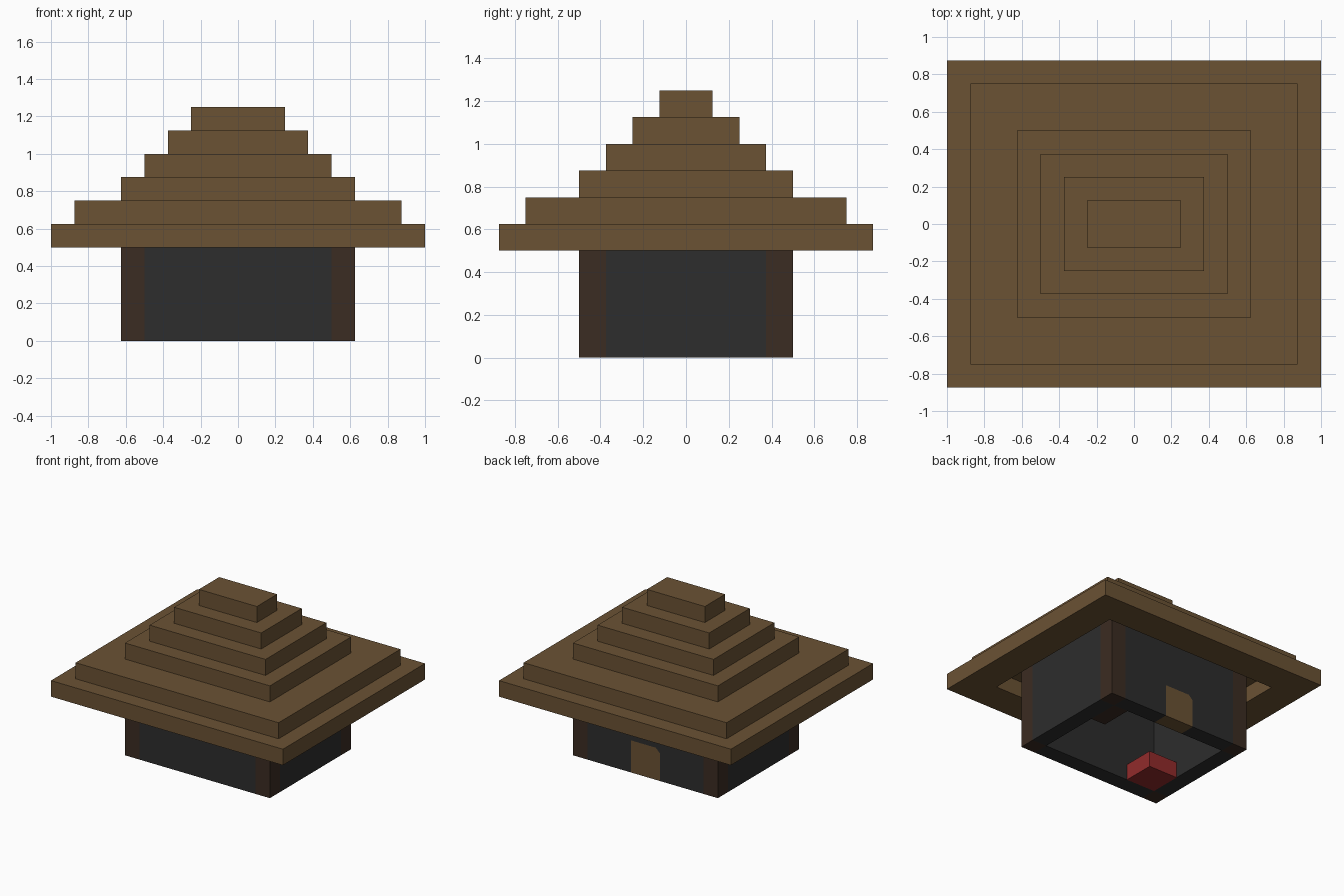
import bpy, bmesh

cube = bpy.data.objects.get("Cube")
if cube:
    bpy.data.objects.remove(cube, do_unlink=True)

U = 0.125  # block size
WALL_TOP = 5 * U


def material(name, rgb):
    m = bpy.data.materials.new(name)
    m.use_nodes = True
    m.diffuse_color = (*rgb, 1)
    m.node_tree.nodes["Principled BSDF"].inputs["Base Color"].default_value = (*rgb, 1)
    return m


wood = material("roof_brown", (0.145, 0.084, 0.034))
dark_wood = material("dark_brown", (0.044, 0.025, 0.016))
stone = material("charcoal_grey", (0.026, 0.026, 0.026))
red = material("blanket_red", (0.283, 0.024, 0.024))


def finish(name, bm, mat):
    bmesh.ops.recalc_face_normals(bm, faces=bm.faces)
    mesh = bpy.data.meshes.new(name)
    bm.to_mesh(mesh)
    bm.free()
    mesh.materials.append(mat)
    obj = bpy.data.objects.new(name, mesh)
    bpy.context.collection.objects.link(obj)
    return obj


def prism(name, outline, y0, y1, mat):
    """Extrude an x-z outline along y."""
    bm = bmesh.new()
    face = bm.faces.new([bm.verts.new((x, y0, z)) for x, z in outline])
    ext = bmesh.ops.extrude_face_region(bm, geom=[face])
    verts = [v for v in ext["geom"] if isinstance(v, bmesh.types.BMVert)]
    bmesh.ops.translate(bm, verts=verts, vec=(0, y1 - y0, 0))
    return finish(name, bm, mat)


def box(name, x0, x1, y0, y1, z0, z1, mat):
    return prism(name, [(x0, z0), (x1, z0), (x1, z1), (x0, z1)], y0, y1, mat)


def ring(name, outer, inner, z0, z1, mat):
    """Rectangular frame with an open middle."""
    signs = [(-1, -1), (1, -1), (1, 1), (-1, 1)]
    bm = bmesh.new()
    loops = [[bm.verts.new((sx * h[0], sy * h[1], z)) for sx, sy in signs]
             for h, z in ((outer, z0), (outer, z1), (inner, z1), (inner, z0))]
    for a, b in zip(loops, loops[1:] + loops[:1]):
        for i in range(4):
            j = (i + 1) % 4
            bm.faces.new((a[i], a[j], b[j], b[i]))
    return finish(name, bm, mat)


# Stepped hollow roof: half sizes in blocks
tiers = [(8, 7), (7, 6), (5, 4), (4, 3), (3, 2), (2, 1)]
for i, (hx, hy) in enumerate(tiers):
    z = (4 + i) * U
    name = f"roof_tier_{i + 1}"
    nx, ny = tiers[i + 1] if i + 1 < len(tiers) else (1, 1)
    if ny > 1:
        ring(name, (hx * U, hy * U), ((nx - 1) * U, (ny - 1) * U), z, z + U, wood)
    else:
        box(name, -hx * U, hx * U, -hy * U, hy * U, z, z + U, wood)

# Corner posts and side walls
for sx, side in ((1, "left"), (-1, "right")):
    x0, x1 = sorted((sx * 4 * U, sx * 5 * U))
    box(f"{side}_wall", x0, x1, -3 * U, 3 * U, 0, WALL_TOP, stone)
    for sy, end in ((-1, "front"), (1, "back")):
        y0, y1 = sorted((sy * 3 * U, sy * 4 * U))
        box(f"{end}_{side}_post", x0, x1, y0, y1, 0, WALL_TOP, dark_wood)

# Front wall, and back wall notched around the door
box("front_wall", -4 * U, 4 * U, -4 * U, -3 * U, 0, WALL_TOP, stone)
c = 0.035  # clipped door corner
door = [(U, 0), (U, 2 * U), (c - U, 2 * U), (-U, 2 * U - c), (-U, 0)]
wall = [(-4 * U, 0), (-4 * U, WALL_TOP), (4 * U, WALL_TOP), (4 * U, 0)]
prism("back_wall", wall + door, 3 * U, 4 * U, stone)
prism("back_door", door, 3 * U, 4 * U, wood)

# Furniture in opposite corners of the room
box("bed", -4 * U, -2 * U, -3 * U, -U, 0, U, red)
box("bench", 3 * U, 4 * U, U, 3 * U, 0, U, dark_wood)
